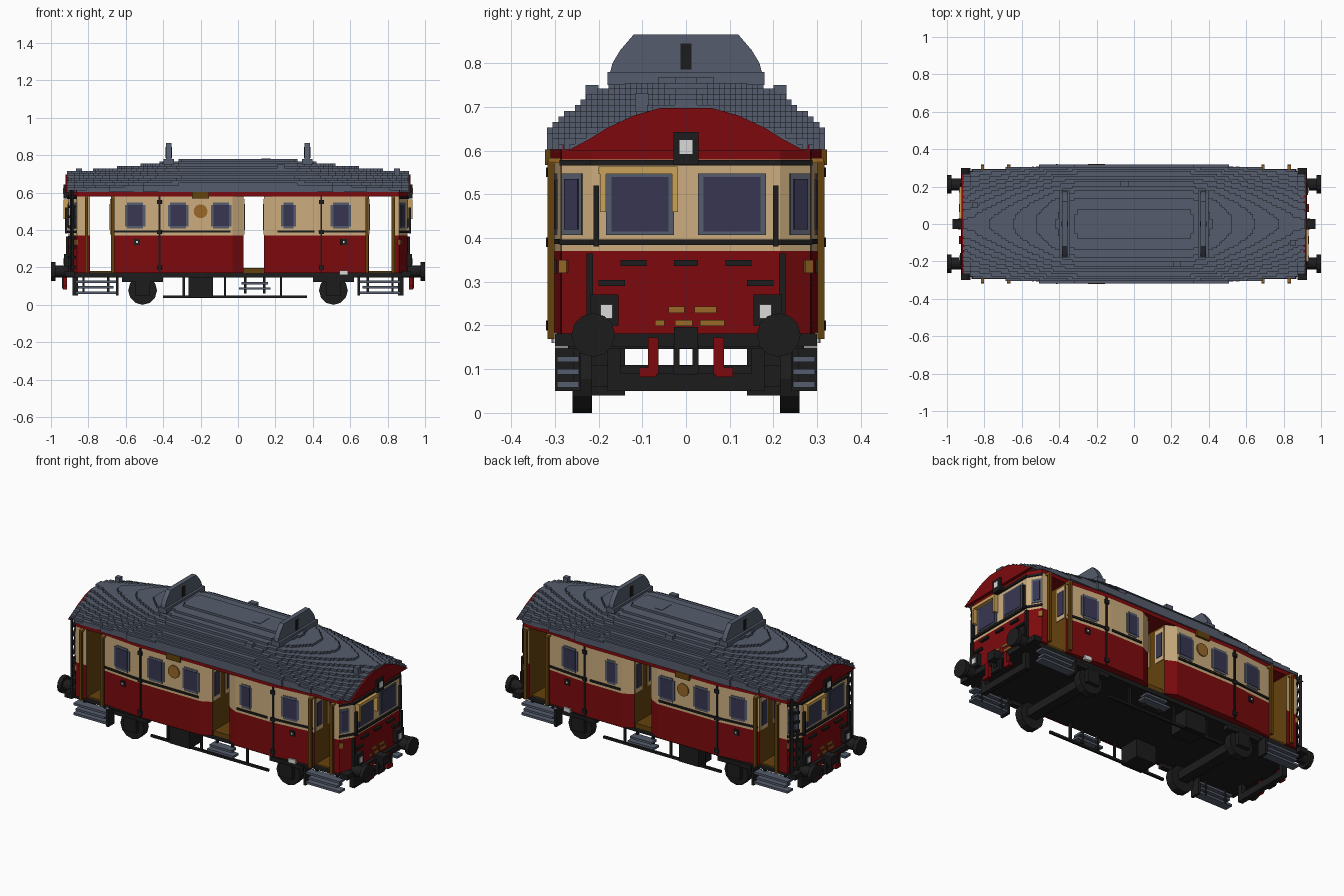
import bpy, bmesh, math
from mathutils import Matrix

old = bpy.data.objects.get("Cube")
if old:
    bpy.data.objects.remove(old)


def material(name, r, g, b):
    m = bpy.data.materials.new(name)
    m.use_nodes = True
    m.diffuse_color = (r, g, b, 1)
    m.node_tree.nodes["Principled BSDF"].inputs["Base Color"].default_value = (r, g, b, 1)
    return m


GREY = material("slate grey", .09, .108, .15)
RED = material("deep red", .205, .003, .004)
CREAM = material("cream", .61, .42, .21)
BLACK = material("soft black", .012, .012, .012)
GLASS = material("dark blue glass", .04, .037, .085)
BROWN = material("dark brown", .13, .055, .004)
GOLD = material("ochre", .32, .14, .022)
TAN = material("light tan", .6, .36, .1)
WHITE = material("lamp white", .7, .7, .7)


def finish(name, bm, *mats):
    bmesh.ops.recalc_face_normals(bm, faces=bm.faces)
    me = bpy.data.meshes.new(name)
    bm.to_mesh(me)
    bm.free()
    for m in mats:
        me.materials.append(m)
    ob = bpy.data.objects.new(name, me)
    bpy.context.collection.objects.link(ob)
    return ob


def box(name, mat, loc, size, rz=0):
    bm = bmesh.new()
    bmesh.ops.create_cube(bm, size=1)
    bm.transform(Matrix.Translation(loc) @ Matrix.Rotation(rz, 4, 'Z') @ Matrix.Diagonal((*size, 1)))
    return finish(name, bm, mat)


def disc(name, mat, loc, r, depth, axis, sides=16):
    bm = bmesh.new()
    bmesh.ops.create_cone(bm, cap_ends=True, segments=sides, radius1=r, radius2=r, depth=depth)
    bm.transform(Matrix.Translation(loc) @ Matrix.Rotation(math.pi / 2, 4, axis))
    return finish(name, bm, mat)


def prism(name, pts, vec, *mats):
    """Extrude a closed polygon along vec."""
    bm = bmesh.new()
    f = bm.faces.new([bm.verts.new(p) for p in pts])
    ex = bmesh.ops.extrude_face_region(bm, geom=[f])
    bmesh.ops.translate(bm, vec=vec, verts=[e for e in ex['geom'] if isinstance(e, bmesh.types.BMVert)])
    return finish(name, bm, *mats)


# Body sections: half plans mirrored in y, stacked in colour bands
LONG = [(-.68, .285), (-.42, .31), (-.03, .31), (.03, .28)]
SHORT = [(.14, .28), (.2, .31), (.42, .31), (.70, .285)]
NOSE = [(.82, .288), (.862, .285), (.905, .215)]
TAIL = [(-.905, .215), (-.862, .285), (-.79, .288)]
CORNER = math.atan2(.043, .07)


def closed(half, z):
    return [(x, y, z) for x, y in half] + [(x, -y, z) for x, y in reversed(half)]


for label, plan in (("long_saloon", LONG), ("short_saloon", SHORT), ("front_cab", NOSE), ("rear_cab", TAIL)):
    for band, mat, z0, z1 in (("lower", RED, .17, .37), ("upper", CREAM, .37, .58)):
        ob = prism(f"{label}_{band}", closed(plan, z0), (0, 0, z1 - z0), mat, BROWN)
        for p in ob.data.polygons:      # doorway walls are brown
            if abs(p.normal.x) > .95 and abs(p.center.x) < .85:
                p.material_index = 1
prism("cornice", closed(TAIL + LONG[:3] + SHORT[2:] + NOSE, .58), (0, 0, .033), RED)
box("centre_doorway_floor", BROWN, (.085, 0, .183), (.13, .54, .026))
for x in (-.735, .76):
    box("end_doorway_floor", BROWN, (x, 0, .176), (.13, .54, .008))


def half_width(x):
    """Half width and slope of the saloon wall at x."""
    plan = LONG if x < .08 else SHORT
    for (x0, y0), (x1, y1) in zip(plan, plan[1:]):
        if x0 <= x <= x1:
            k = (y1 - y0) / (x1 - x0)
            return y0 + k * (x - x0), math.atan(k)


def on_side(name, mat, x, z, w, h, out=.006):
    y, a = half_width(x)
    for s in (1, -1):
        box(name, mat, (x, s * y, z), (w, 2 * out, h), s * a)


# Side windows, trims and medallion
for x, w in ((-.55, .11), (-.32, .11), (-.09, .11), (.27, .08), (.55, .11)):
    on_side("window_frame", GREY, x, .477, w, .115, .003)
    on_side("window_frame", GREY, x, .477, w - .025, .14, .003)
    on_side("window_pane", GLASS, x, .477, w - .028, .112, .005)
for x0, x1 in ((-.67, -.43), (-.41, -.04), (.21, .41), (.43, .69)):
    on_side("waist_rail", BLACK, (x0 + x1) / 2, .392, x1 - x0, .012)
for x in (-.42, .445):
    on_side("wall_seam", BLACK, x, .375, .01, .41, .005)
    for z in (.2, .39, .55):
        on_side("seam_bracket", BLACK, x, z, .026, .022, .009)
for x in (-.54, .565):
    on_side("lock_plate", BLACK, x, .335, .032, .032)
    on_side("lock_pin", WHITE, x, .335, .01, .01, .008)
on_side("sill_plate", WHITE, .565, .172, .045, .024, .009)
on_side("medallion_hood", BROWN, -.2, .585, .09, .035, .012)
for s in (1, -1):
    disc("medallion", GOLD, (-.2, s * .31, .5), .037, .014, 'X')
    # Door handrails and partition windows
    for x in (-.81, -.67, .69, .83):
        box("door_handrail", BROWN, (x, s * .309, .372), (.018, .016, .405))
        box("handrail_bracket", GOLD, (x, s * .295, .577), (.018, .04, .012))
    for x in (-.68, .03, .14, .70):
        for y in (.245, .13):
            box("partition_frame", CREAM, (x, s * y, .47), (.008, .066, .19))
            box("partition_window", GLASS, (x, s * y, .47), (.014, .046, .14))

# Stepped roof: one terraced slab per layer, hipped towards the ends
V = .0127
N = 72


def roof_half(x, z):
    ax = abs(x)
    taper = max(0, (ax - .42) / .49)
    top = .778 - .062 * min(1, max(0, (ax - .3) / .56)) ** .85
    if z > top:
        return 0
    edge = .318 - .036 * taper - (.02 if ax > .87 else 0)
    eave = .64 - .025 * taper
    w = edge * min(1, (top - z) / (top - eave)) ** (1 / (2.7 - 1.3 * taper))
    return max(1, round(w / V)) * V


for k in range(14):
    z = .602 + k * V
    half = []
    last = 0
    for i in range(-N, N):
        w = roof_half((i + .5) * V, z + V * .6)
        if w:
            if not half or half[-1][1] != w:
                if half:
                    half.append((i * V, half[-1][1]))
                half.append((i * V, w))
            last = (i + 1) * V
    if half:
        half.append((last, half[-1][1]))
        prism("roof_layer", closed(half, z), (0, 0, V), GREY)

# Roof fins and vents
for s in (1, -1):
    x = s * .37
    box("fin_foot", GREY, (x, 0, .765), (.055, .36, .03))
    fin = [(-.18, .755), (-.168, .80), (-.15, .83), (-.12, .865)]
    prism("roof_fin", [(x - .014, y, z) for y, z in fin + [(-y, z) for y, z in reversed(fin)]], (.028, 0, 0), GREY)
    box("fin_slot", BLACK, (x, 0, .815), (.034, .025, .06))
    box("end_vent", GREY, (s * .85, -s * .1, .7), (.03, .03, .06))
    box("side_vent", GREY, (s * .14 + .09, -s * .215, .725), (.045, .03, .05))
box("roof_hatch", GREY, (.15, 0, .775), (.05, .09, .014))


def end(name, mat, x, y, z, dx, dy, dz, pair=False, rz=0):
    """Place a part on both ends, turned half round; pair also mirrors it across."""
    for s in (1, -1):
        for t in ((1, -1) if pair else (1,)):
            box(name, mat, (s * x, s * t * y, z), (dx, dy, dz), t * rz)


# End walls
arch = [(.27, .6), (.22, .627), (.18, .652), (.12, .68), (.06, .697)]
for s in (1, -1):
    prism("end_arch", [(s * .905, y, z) for y, z in arch + [(-y, z) for y, z in reversed(arch)]],
          (s * .018, 0, 0), RED)
end("cab_window_frame", GREY, .905, .105, .477, .008, .155, .14, True)
end("cab_window", GLASS, .905, .105, .477, .014, .13, .125, True)
end("corner_window_frame", GREY, .8774, .26, .477, .008, .054, .14, True, CORNER)
end("corner_window", GLASS, .8774, .26, .477, .014, .037, .115, True, CORNER)
for z in (.39, .572):
    end("end_rail", BLACK, .908, 0, z, .014, .44, .013)
    end("corner_rail", BLACK, .8835, .25, z, .012, .084, .013, True, CORNER)
end("corner_plate", GOLD, .866, .279, .335, .012, .022, .03, True, CORNER)
end("sunshade_bar", TAN, .918, -.11, .555, .03, .18, .018)
end("sunshade_arm", TAN, .918, -.19, .51, .03, .014, .1)
end("sunshade_arm", TAN, .918, -.025, .51, .03, .014, .1)
end("grab_pole", BLACK, .918, .205, .45, .014, .013, .14, True)
end("lower_pole", BLACK, .912, .22, .27, .014, .014, .19, True)
end("top_lamp_case", BLACK, .92, 0, .605, .026, .058, .075)
end("top_lamp", WHITE, .932, 0, .608, .008, .03, .032)
end("end_handle", BLACK, .912, 0, .343, .014, .055, .013)
end("end_handle", BLACK, .912, .12, .343, .014, .06, .013, True)
end("end_handle", BLACK, .912, .17, .297, .014, .06, .013, True)
for y, z, w in ((-.022, .236, .036), (.045, .236, .05), (-.06, .206, .022), (-.005, .206, .04), (.06, .206, .055)):
    end("ochre_plate", GOLD, .907, y, z, .008, w, .014)
end("lamp_case", BLACK, .915, .187, .235, .03, .065, .072, True)
end("lamp", WHITE, .931, .182, .232, .008, .028, .032, True)

# Underframe, buffers and couplings
box("underframe", BLACK, (0, 0, .16), (1.8, .54, .028))
end("buffer_beam", BLACK, .9, 0, .167, .05, .6, .03)
end("coupling", BLACK, .935, 0, .172, .07, .055, .05)
end("coupling_link", BLACK, .93, .022, .125, .02, .014, .07, True)
end("coupling_shackle", BLACK, .93, 0, .098, .02, .055, .02)
end("brake_hose", RED, .925, .075, .13, .022, .024, .085, True)
end("brake_hose_foot", RED, .925, .088, .093, .022, .04, .022, True)
end("guard_bar", BLACK, .87, 0, .07, .03, .36, .04)
end("guard_post", BLACK, .87, .165, .115, .03, .03, .07, True)
for s in (1, -1):
    for t in (1, -1):
        disc("buffer_stem", BLACK, (s * .945, t * .212, .178), .032, .08, 'Y', 12)
        disc("buffer_head", BLACK, (s * .988, t * .212, .178), .05, .024, 'Y', 12)
        disc("wheel", BLACK, (s * .51, t * .237, .077), .077, .045, 'X', 12)
        box("axle_box", BLACK, (s * .51, t * .265, .09), (.08, .035, .08))
        box("spring", BLACK, (s * .51, t * .262, .135), (.22, .03, .025))
        box("step_bracket", BLACK, (s * .645, t * .27, .1), (.014, .06, .1))
    box("axle", BLACK, (s * .51, 0, .085), (.06, .44, .05))

for t in (1, -1):
    # Running rod with its hangers, and equipment boxes
    box("side_rod", BLACK, (-.015, t * .24, .042), (.77, .014, .013))
    for x in (-.29, -.07, .23):
        box("rod_hanger", BLACK, (x, t * .24, .1), (.012, .012, .12))
    box("equipment_box", BLACK, (-.2, t * .2, .095), (.13, .12, .11))
    # Boarding steps
    for x, w, n in ((-.76, .22, 3), (.09, .17, 2), (.76, .22, 3)):
        for k in range(n):
            box("step_tread", GREY, (x, t * .27, .065 + .029 * k + .022 * (3 - n)),
                (w - .03 * (k % 2), .05, .013))
        for s in (1, -1):
            box("step_hanger", BLACK, (x + s * w * .3, t * .25, .11), (.012, .014, .1))
    # Roof ladder on the corners of one end
    for dx, dy in ((-.016, -.026), (.016, .026)):
        box("ladder_rail", BLACK, (-.889, t * (.258 + dy), .39), (.013, .016, .45), -t * CORNER)
    for k in range(8):
        box("ladder_rung", BLACK, (-.889, t * .258, .2 + k * .054), (.013, .06, .014), -t * CORNER)
